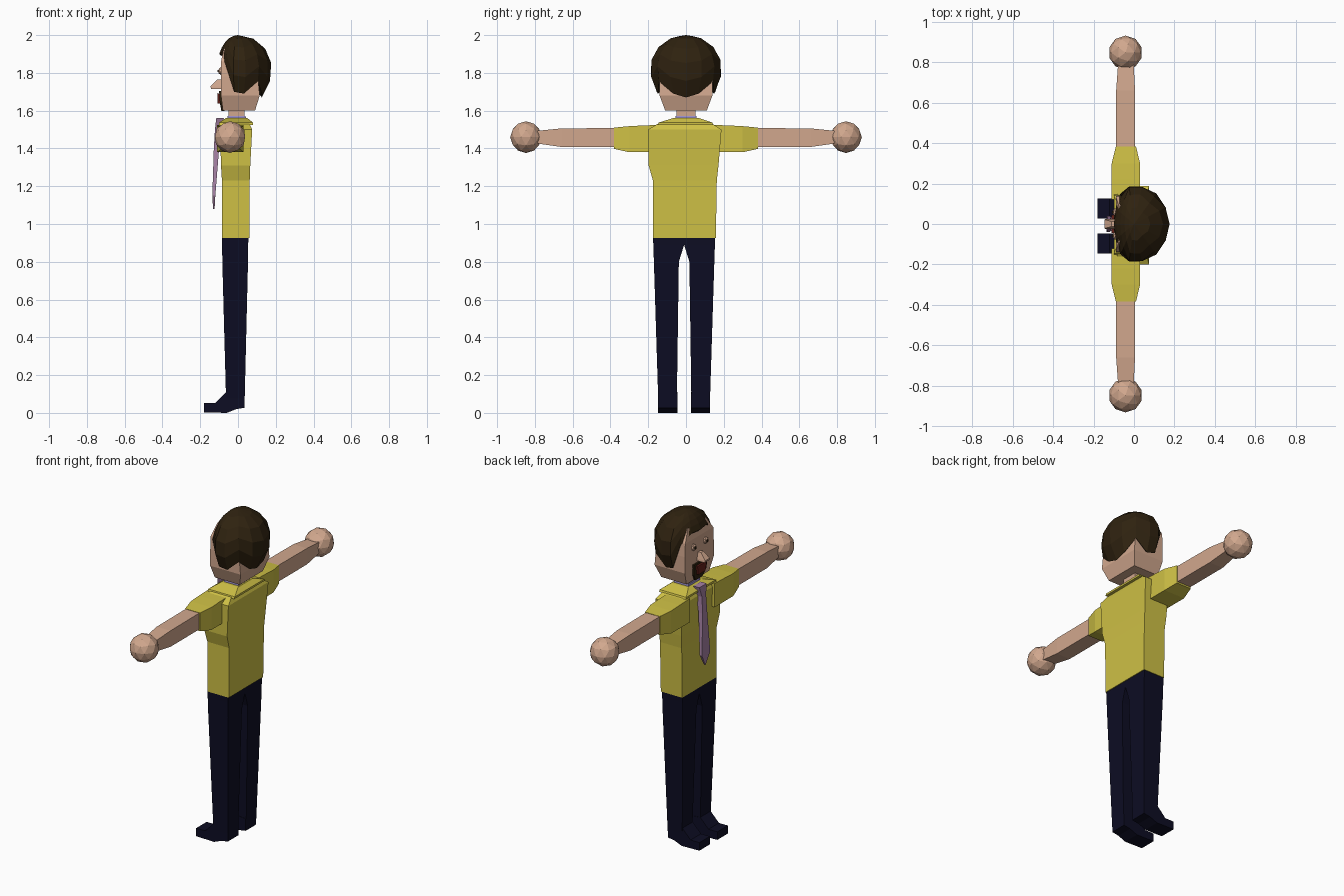
import bpy, bmesh, math

if "Cube" in bpy.data.objects:
    bpy.data.objects.remove(bpy.data.objects["Cube"])


def mat(name, r, g, b):
    m = bpy.data.materials.new(name)
    m.diffuse_color = (r, g, b, 1)
    m.use_nodes = True
    m.node_tree.nodes["Principled BSDF"].inputs["Base Color"].default_value = m.diffuse_color
    return m


SKIN = mat("skin", 0.64, 0.39, 0.27)
HAIR = mat("dark brown", 0.028, 0.016, 0.005)
SHIRT = mat("mustard yellow", 0.62, 0.53, 0.06)
NAVY = mat("dark navy", 0.004, 0.004, 0.017)
TIE = mat("mauve", 0.38, 0.22, 0.37)
LILAC = mat("lilac", 0.34, 0.29, 0.62)
RED = mat("dark red", 0.13, 0.015, 0.01)


def finish(name, bm, material):
    bmesh.ops.recalc_face_normals(bm, faces=bm.faces[:])
    me = bpy.data.meshes.new(name)
    bm.to_mesh(me)
    bm.free()
    me.materials.append(material)
    ob = bpy.data.objects.new(name, me)
    bpy.context.collection.objects.link(ob)
    return ob


def loft(name, rings, material, axis="z"):
    """Rectangular rings (x0, x1, b0, b1, t): t runs along z (b = y) or along y (b = z)."""
    bm = bmesh.new()
    loops = []
    for x0, x1, b0, b1, t in rings:
        pts = [(x0, b0), (x1, b0), (x1, b1), (x0, b1)]
        loops.append([bm.verts.new((x, b, t) if axis == "z" else (x, t, b)) for x, b in pts])
    for lo, hi in zip(loops, loops[1:]):
        for i in range(4):
            j = (i + 1) % 4
            bm.faces.new((lo[i], lo[j], hi[j], hi[i]))
    bm.faces.new(loops[0])
    bm.faces.new(loops[-1])
    return finish(name, bm, material)


def ball(name, loc, r, sub, material, sx=1):
    bm = bmesh.new()
    bmesh.ops.create_icosphere(bm, subdivisions=sub, radius=r)
    for v in bm.verts:
        v.co.x *= sx
    ob = finish(name, bm, material)
    ob.location = loc


# shirt body, collar and neck
loft("shirt_body", [(-.085, .06, -.175, .158, .925), (-.085, .062, -.175, .163, 1.23),
                    (-.09, .065, -.198, .172, 1.31), (-.095, .075, -.2, .188, 1.5),
                    (-.08, .06, -.15, .14, 1.53)], SHIRT)
loft("collar", [(-.1, .08, -.15, .145, 1.525), (-.1, .08, -.145, .14, 1.537),
                (-.065, .05, -.07, .07, 1.56)], SHIRT)
loft("inner_collar", [(-.06, .045, -.058, .058, 1.54), (-.055, .04, -.055, .055, 1.572)], LILAC)
loft("neck", [(-.05, .035, -.05, .05, 1.5), (-.05, .035, -.05, .05, 1.63)], SKIN)

# tie with knot and pointed end
loft("tie", [(-.115, -.075, -.035, .035, 1.56), (-.122, -.085, -.02, .02, 1.5),
             (-.128, -.1, -.022, .022, 1.4), (-.136, -.12, -.04, .04, 1.15),
             (-.132, -.124, -.003, .003, 1.08)], TIE)

# sleeves, arms and hands, one pair per side
for s, side in ((1, "left"), (-1, "right")):
    loft("sleeve_" + side, [(-.11, .03, 1.38, 1.525, s * .12), (-.11, .03, 1.38, 1.522, s * .22),
                            (-.11, .03, 1.38, 1.518, s * .3), (-.09, .01, 1.398, 1.51, s * .382)],
         SHIRT, "y")
    loft("arm_" + side, [(-.088, .005, 1.408, 1.508, s * .37), (-.088, .005, 1.408, 1.506, s * .66),
                         (-.078, -.002, 1.428, 1.492, s * .8)], SKIN, "y")
    ball("hand_" + side, (-.042, s * .847, 1.46), .084, 2, SKIN)

# trousers and shoes, mirrored about the hip centre
HIP = -.01
for s, side in ((1, "left"), (-1, "right")):
    loft("leg_" + side, [(x0, x1, HIP + s * a, HIP + s * b, z) for x0, x1, a, b, z in (
        (-.085, .055, 0, .165, .935), (-.084, .054, 0, .163, .89), (-.083, .053, .028, .16, .8),
        (-.064, .036, .038, .138, .1), (-.06, .034, .038, .135, .03))], NAVY)
    outline = [(-.18, .003), (-.06, 0), (-.01, .02), (.034, .027), (.034, .1), (-.064, .11), (-.12, .052), (-.18, .052)]
    bm = bmesh.new()
    near, far = [[bm.verts.new((x, HIP + s * y, z)) for x, z in outline] for y in (.036, .137)]
    bm.faces.new(near)
    bm.faces.new(far)
    for i in range(len(outline)):
        j = (i + 1) % len(outline)
        bm.faces.new((near[i], near[j], far[j], far[i]))
    finish("shoe_" + side, bm, NAVY)

# head
loft("head", [(-.08, .09, -.11, .11, 1.6), (-.09, .115, -.14, .14, 1.68),
              (-.09, .105, -.14, .14, 1.78), (-.09, .09, -.135, .135, 1.86),
              (-.075, .07, -.09, .09, 1.93)], SKIN)

# hair: dome with a wavy lower edge, from nape (first) to fringe (last)
edge = [1.67, 1.69, 1.755, 1.69, 1.70, 1.85, 1.9, 1.9]
N, RINGS, CZ = 14, 5, 1.825
bm = bmesh.new()
cols = []
for i in range(N):
    a = 2 * math.pi * i / N
    d = edge[min(i, N - i)] - CZ
    start = math.asin(d / (.175 if d > 0 else .22))
    rx = .178 if math.cos(a) > 0 else .11
    col = []
    for k in range(RINGS):
        p = start + (math.pi / 2 - start) * k / RINGS
        z = CZ + math.sin(p) * (.175 if p > 0 else .22)
        col.append(bm.verts.new((rx * math.cos(a) * math.cos(p), .193 * math.sin(a) * math.cos(p), z)))
    cols.append(col)
top = bm.verts.new((0, 0, 2))
inside = bm.verts.new((.02, 0, 1.8))
for i in range(N):
    c, n = cols[i], cols[(i + 1) % N]
    for k in range(RINGS - 1):
        bm.faces.new((c[k], n[k], n[k + 1], c[k + 1]))
    bm.faces.new((c[-1], n[-1], top))
    bm.faces.new((n[0], c[0], inside))
finish("hair", bm, HAIR)

# face: eyes, pupils, nose, beard and mouth
for s, side in ((1, "left"), (-1, "right")):
    ball("eye_" + side, (-.09, s * .058, 1.81), .023, 1, SKIN, .7)
    loft("pupil_" + side, [(-.109, -.102, s * .058 - .006, s * .058 + .006, 1.804),
                           (-.109, -.102, s * .058 - .006, s * .058 + .006, 1.816)], HAIR)
loft("nose", [(-.142, -.08, -.024, .024, 1.715), (-.146, -.08, -.022, .022, 1.728),
              (-.11, -.08, -.012, .012, 1.765)], SKIN)
loft("beard", [(-.088, -.07, -.035, .035, 1.598), (-.096, -.08, -.06, .06, 1.64),
               (-.1, -.08, -.065, .065, 1.705)], HAIR)
loft("mouth", [(-.108, -.085, -.035, .035, 1.637), (-.11, -.085, -.045, .045, 1.692)], RED)
